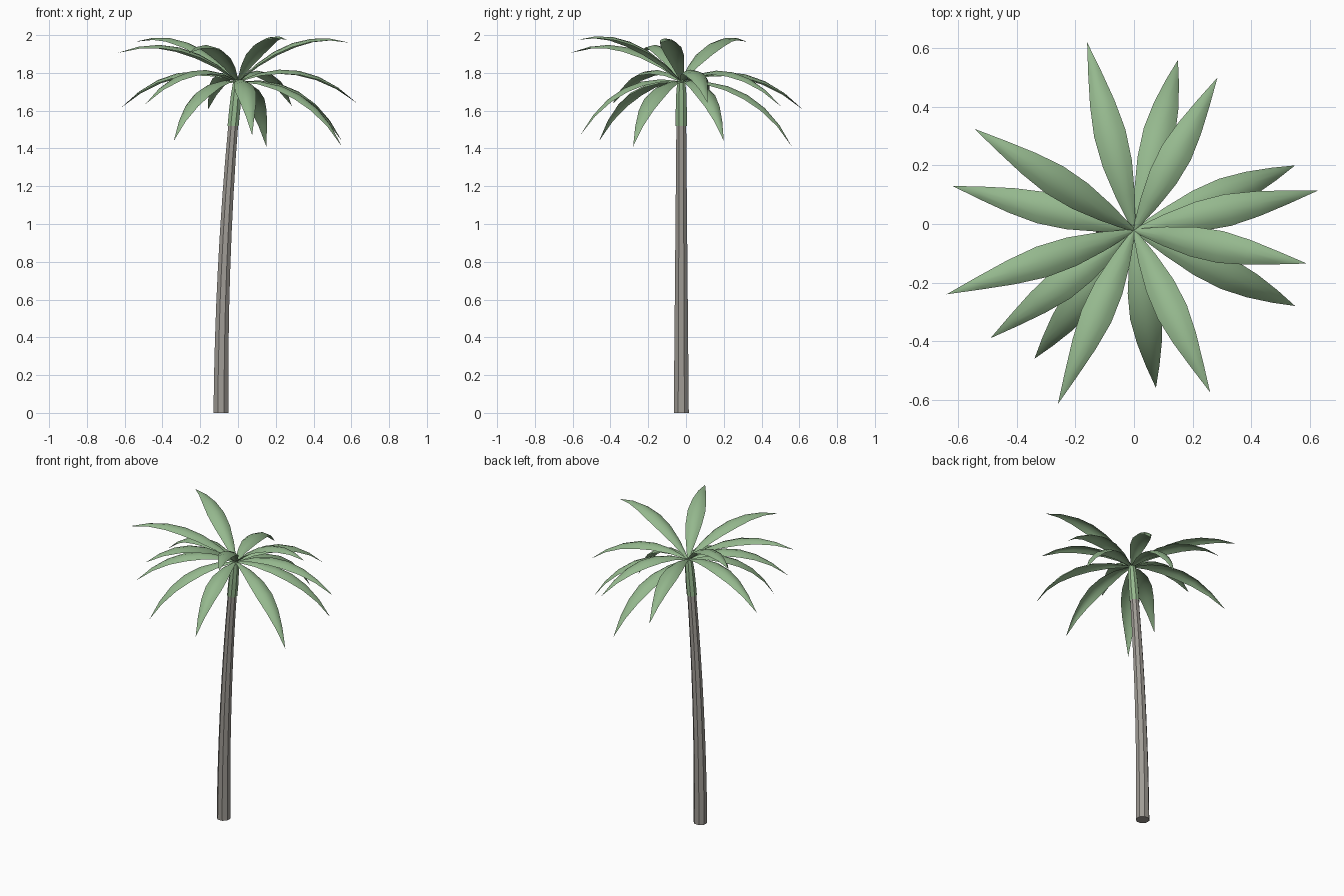
import bpy, math
from mathutils import Vector

if "Cube" in bpy.data.objects:
    bpy.data.objects.remove(bpy.data.objects["Cube"])


def material(name, color):
    m = bpy.data.materials.new(name)
    m.diffuse_color = (*color, 1)
    m.use_nodes = True
    m.node_tree.nodes["Principled BSDF"].inputs["Base Color"].default_value = m.diffuse_color
    return m


def make_object(name, verts, faces, mat, angle):
    me = bpy.data.meshes.new(name)
    me.from_pydata(verts, [], faces)
    me.update()
    ob = bpy.data.objects.new(name, me)
    bpy.context.collection.objects.link(ob)
    me.materials.append(mat)
    bpy.ops.object.select_all(action='DESELECT')
    ob.select_set(True)
    bpy.context.view_layer.objects.active = ob
    bpy.ops.object.shade_smooth_by_angle(angle=math.radians(angle))
    return ob


def tube(name, rings, sides, mat, caps):
    # rings: (x, z, radius), all on the y of the trunk axis
    verts, faces = [], []
    for x, z, r in rings:
        for i in range(sides):
            a = 2 * math.pi * (i + 0.5) / sides
            verts.append((x + r * math.cos(a), -0.025 + r * math.sin(a), z))
    for k in range(len(rings) - 1):
        for i in range(sides):
            j = (i + 1) % sides
            faces.append((k * sides + i, k * sides + j, (k + 1) * sides + j, (k + 1) * sides + i))
    if caps:
        faces.append(tuple(reversed(range(sides))))
        faces.append(tuple(range(len(verts) - sides, len(verts))))
    return make_object(name, verts, faces, mat, 30)


green = material("leaf_green", (0.30, 0.48, 0.27))
bark = material("bark", (0.35, 0.33, 0.30))
CROWN = Vector((0.0, -0.022, 1.755))

# Curved, tapering trunk
trunk = []
for k in range(9):
    t = k / 8
    trunk.append((-0.09 + 0.065 * t * t, 1.53 * t, 0.043 - 0.015 * t))
tube("trunk", trunk, 8, bark, True)

# Green sheath below the leaves
tube("crown_shaft", [(-0.026, 1.52, 0.032), (-0.018, 1.6, 0.032),
                     (-0.01, 1.69, 0.029), (-0.003, 1.765, 0.022)], 8, green, False)

# Arching leaf: half widths along its length, arched cross-section
WIDTHS = [0.006, 0.033, 0.051, 0.055, 0.043, 0.023, 0.0]
SECTION = [(-1, -0.42), (-0.55, -0.13), (0, 0), (0.55, -0.13), (1, -0.42)]


def leaf(name, tip):
    d = Vector(tip) - CROWN
    reach, dz = math.hypot(d.x, d.y), d.z
    out = Vector((d.x, d.y, 0)) / reach
    side = Vector((-out.y, out.x, 0))
    # control point of the quadratic spine, steeper for the raised leaves
    r1 = reach * (0.487 - 0.26 * dz + dz * dz)
    z1 = 0.225 + 0.45 * dz - 0.35 * dz * dz
    verts, faces = [], []
    n = len(WIDTHS) - 1
    for k, w in enumerate(WIDTHS):
        t = k / n
        u = 1 - t
        p = CROWN + out * (2 * t * u * r1 + t * t * reach)
        p.z += 2 * t * u * z1 + t * t * dz
        tan = out * (2 * u * r1 + 2 * t * (reach - r1))
        tan.z = 2 * u * z1 + 2 * t * (dz - z1)
        up = tan.normalized().cross(side)
        if k == n:
            verts.append(p)
        else:
            verts += [p + side * (s * w) + up * (h * w) for s, h in SECTION]
    for k in range(n):
        for i in range(4):
            a = k * 5 + i
            if k == n - 1:
                faces.append((a + 1, a, n * 5))
            else:
                faces.append((a + 1, a, a + 5, a + 6))
    make_object(name, verts, faces, green, 60)


# Leaf tips in three tiers
TIERS = {
    "upper_leaf": [(0.59, -0.135, 1.96), (0.26, -0.575, 1.975), (-0.26, -0.615, 1.905),
                   (-0.64, -0.24, 1.905), (-0.545, 0.325, 1.965)],
    "middle_leaf": [(-0.16, 0.62, 1.605), (0.285, 0.50, 1.625), (0.63, 0.115, 1.64),
                    (-0.49, -0.39, 1.635), (-0.62, 0.13, 1.615)],
    "lower_leaf": [(0.15, 0.56, 1.41), (0.55, 0.20, 1.44), (0.55, -0.28, 1.41),
                   (0.075, -0.56, 1.47), (-0.34, -0.46, 1.44)],
}
for tier, tips in TIERS.items():
    for i, tip in enumerate(tips):
        leaf(f"{tier}_{i + 1}", tip)
